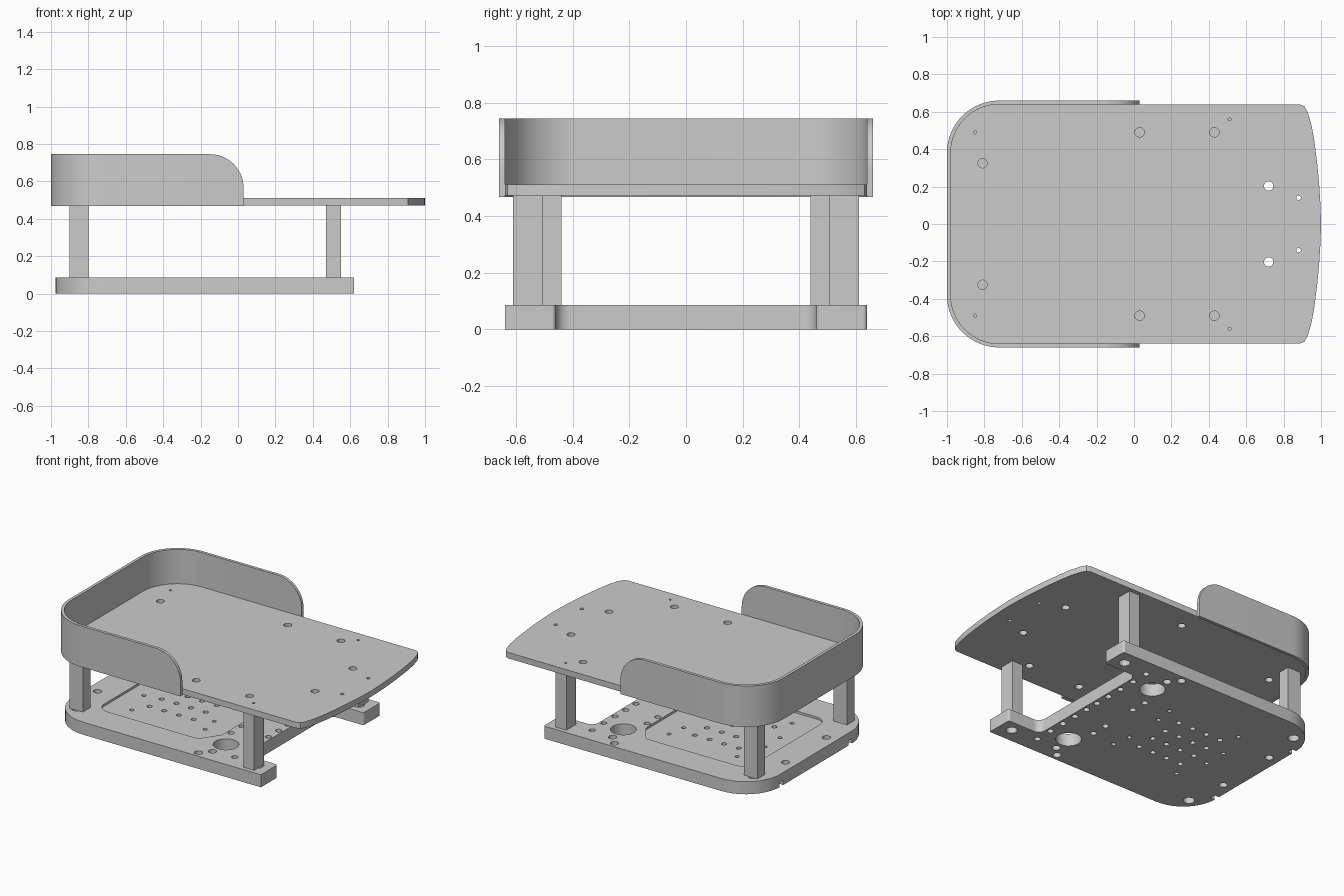
import bpy, bmesh, math
from mathutils import Vector

if "Cube" in bpy.data.objects:
    bpy.data.objects.remove(bpy.data.objects["Cube"])


def make_object(name, bm):
    bmesh.ops.recalc_face_normals(bm, faces=bm.faces[:])
    mesh = bpy.data.meshes.new(name)
    bm.to_mesh(mesh)
    bm.free()
    obj = bpy.data.objects.new(name, mesh)
    bpy.context.collection.objects.link(obj)
    return obj


def rounded(corners, steps=10):
    """Outline from (x, y, radius) corners, each rounded by its radius."""
    out = []
    n = len(corners)
    for i, (x, y, r) in enumerate(corners):
        p = Vector((x, y))
        if r == 0:
            out.append(p)
            continue
        a = (Vector(corners[i - 1][:2]) - p).normalized()
        b = (Vector(corners[(i + 1) % n][:2]) - p).normalized()
        half = a.angle(b) / 2
        centre = p + (a + b).normalized() * (r / math.sin(half))
        s = p + a * (r / math.tan(half)) - centre
        e = p + b * (r / math.tan(half)) - centre
        for k in range(steps + 1):
            t = k / steps
            w = math.pi - 2 * half
            out.append(centre + (s * math.sin((1 - t) * w) + e * math.sin(t * w)) / math.sin(w))
    return out


def prism(name, outline, z0, z1):
    bm = bmesh.new()
    face = bm.faces.new([bm.verts.new((p[0], p[1], z0)) for p in outline])
    ext = bmesh.ops.extrude_face_region(bm, geom=[face])
    for v in ext["geom"]:
        if isinstance(v, bmesh.types.BMVert):
            v.co.z = z1
    return make_object(name, bm)


def add_box(name, x0, x1, y0, y1, z0, z1):
    return prism(name, [(x0, y0), (x1, y0), (x1, y1), (x0, y1)], z0, z1)


def hole_cutter(holes, z0, z1):
    """Cylinders at each (x, y, radius), mirrored across y."""
    bm = bmesh.new()
    for x, y, r in holes:
        for s in (-1, 1):
            ret = bmesh.ops.create_cone(bm, cap_ends=True, segments=24, radius1=r,
                                        radius2=r, depth=z1 - z0)
            bmesh.ops.translate(bm, verts=ret["verts"], vec=(x, s * y, (z0 + z1) / 2))
    return make_object("hole_cutter", bm)


def cut(obj, cutter):
    mod = obj.modifiers.new("cut", 'BOOLEAN')
    mod.operation = 'DIFFERENCE'
    mod.solver = 'EXACT'
    mod.object = cutter
    bpy.context.view_layer.objects.active = obj
    bpy.ops.object.modifier_apply(modifier=mod.name)
    bpy.data.objects.remove(cutter)


def smooth(obj):
    bpy.ops.object.select_all(action='DESELECT')
    obj.select_set(True)
    bpy.context.view_layer.objects.active = obj
    bpy.ops.object.shade_smooth_by_angle(angle=math.radians(30))


# Base plate with two prongs at the right end
base = prism("base_plate", rounded([
    (-0.975, -0.64, 0.26), (0.62, -0.64, 0), (0.62, -0.46, 0.015), (0.37, -0.46, 0.05),
    (0.37, 0.46, 0.05), (0.62, 0.46, 0.015), (0.62, 0.64, 0.015), (-0.975, 0.64, 0.26)]), 0, 0.085)

# Shallow tray in the base
cut(base, prism("tray_cutter", rounded([
    (-0.76, -0.43, 0.08), (0.0, -0.43, 0.04), (0.09, -0.3, 0.04),
    (0.09, 0.3, 0.04), (0.0, 0.43, 0.04), (-0.76, 0.43, 0.08)], 6), 0.07, 0.12))

# Base holes: cable holes, mounting holes and the small grid
base_holes = [(0.19, 0.40, 0.08), (0.53, 0.54, 0.035), (-0.86, 0.5, 0.035),
              (-0.9, 0.22, 0.026), (0.12, 0.595, 0.026), (0.18, 0.53, 0.026),
              (0.12, 0.245, 0.02), (0.12, 0.13, 0.02), (-0.06, 0.267, 0.014),
              (-0.08, 0.14, 0.014), (-0.59, 0.295, 0.014), (-0.65, 0.08, 0.014)]
base_holes += [(0.34, y, 0.02) for y in (0.05, 0.16, 0.275, 0.395, 0.52)]
base_holes += [(-0.2 - 0.11 * i, y, 0.017) for i in range(4) for y in (0.06, 0.19)]
cut(base, hole_cutter(base_holes, -0.05, 0.15))

# Small notches under the left edge of the base
for s in (-1, 1):
    cut(base, add_box("notch_cutter", -1.02, -0.94, s * 0.37 - 0.02, s * 0.37 + 0.02, -0.05, 0.035))
smooth(base)

# Posts
for s, side in ((-1, "front"), (1, "back")):
    for end, x0, x1, ya, yb in (("right", 0.47, 0.55, 0.508, 0.612), ("left", -0.9, -0.8, 0.44, 0.52)):
        y0, y1 = sorted((s * ya, s * yb))
        add_box(f"{side}_{end}_post", x0, x1, y0, y1, 0.083, 0.475)

# Top plate with a bowed right end
bow = [(0.885, 0.64), (0.91, 0.63), (0.93, 0.595), (0.95, 0.525), (0.965, 0.44),
       (0.98, 0.32), (0.99, 0.21), (0.997, 0.1)]
top = prism("top_plate", rounded(
    [(-0.985, -0.64, 0.26)] + [(x, -y, 0) for x, y in bow] + [(1, 0, 0)] +
    [(x, y, 0) for x, y in reversed(bow)] + [(-0.985, 0.64, 0.26)], 16), 0.472, 0.512)
cut(top, hole_cutter([(0.03, 0.49, 0.025), (0.43, 0.49, 0.025), (-0.81, 0.325, 0.025),
                      (0.72, 0.203, 0.025), (0.88, 0.14, 0.012), (0.51, 0.56, 0.008),
                      (-0.85, 0.49, 0.008)], 0.4, 0.6))
smooth(top)

# Guard wall wrapped around the left end, its ends rounded down
THICK, R, END_R, END_X = 0.02, 0.28, 0.18, 0.03
half_path = []  # (point, outward direction, top height)
for k in range(15):
    a = math.pi / 2 * k / 14
    x = END_X - END_R + END_R * math.cos(a)
    half_path.append(((x, -0.66), (0, -1), 0.565 + END_R * math.sin(a)))
for k in range(17):
    a = math.pi / 2 * k / 16
    d = (-math.sin(a), -math.cos(a))
    half_path.append(((-1 + R + R * d[0], -0.66 + R + R * d[1]), d, 0.745))
path = half_path + [((p[0], -p[1]), (d[0], -d[1]), z) for p, d, z in reversed(half_path)]
bm = bmesh.new()
columns = []
for p, d, z in path:
    q = (p[0] - d[0] * THICK, p[1] - d[1] * THICK)
    columns.append([bm.verts.new(c) for c in ((*p, 0.467), (*p, z), (*q, z), (*q, 0.467))])
for c0, c1 in zip(columns, columns[1:]):
    for i in range(4):
        j = (i + 1) % 4
        bm.faces.new((c0[i], c0[j], c1[j], c1[i]))
bm.faces.new(columns[0])
bm.faces.new(columns[-1])
smooth(make_object("guard_wall", bm))
